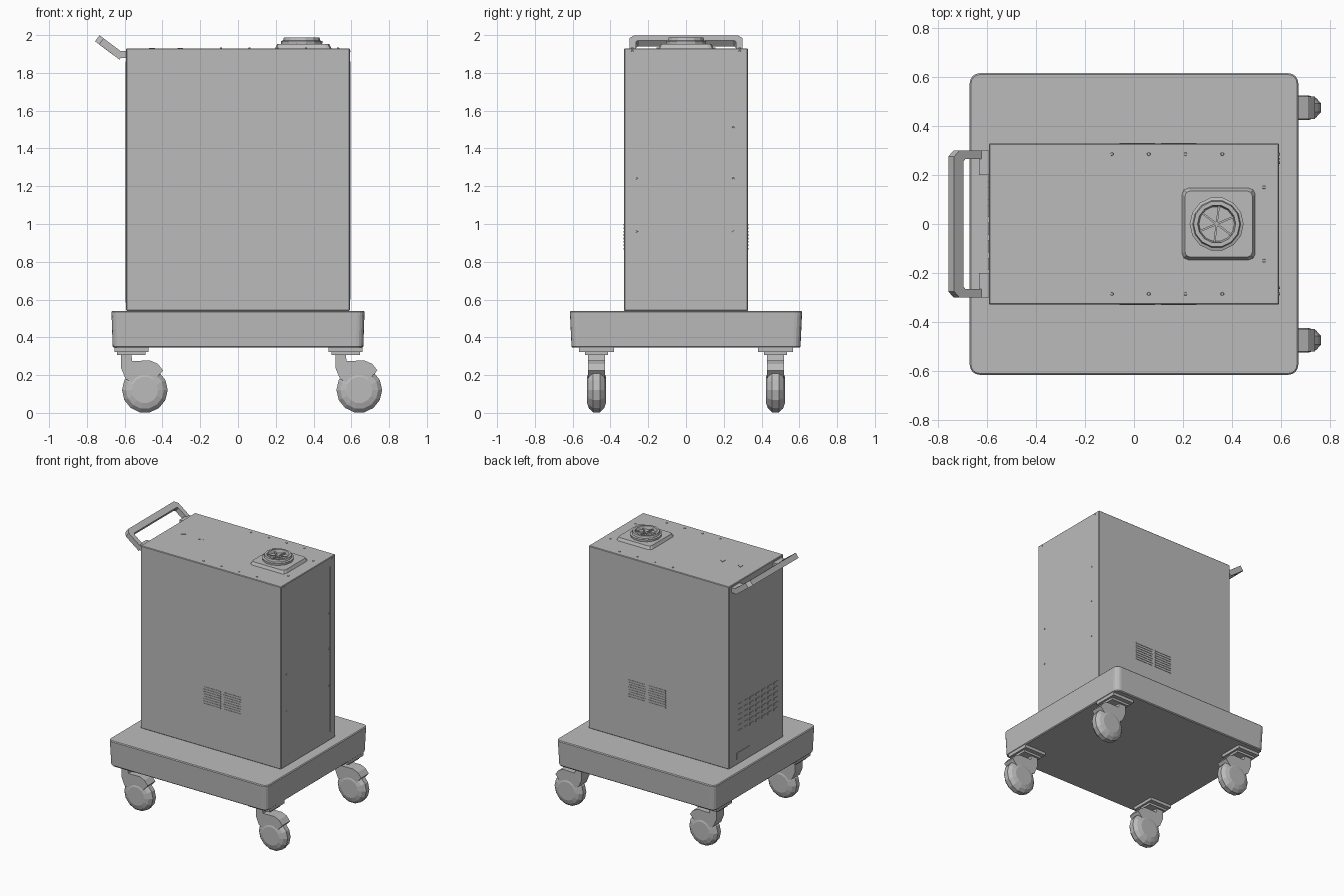
import bpy, bmesh, math
from mathutils import Vector, Matrix

cube = bpy.data.objects.get("Cube")
if cube:
    bpy.data.objects.remove(cube, do_unlink=True)

grey = bpy.data.materials.new("painted_grey")
grey.use_nodes = True
grey.diffuse_color = (0.5, 0.5, 0.5, 1)
grey.node_tree.nodes["Principled BSDF"].inputs["Base Color"].default_value = (0.5, 0.5, 0.5, 1)


def finish(bm, name):
    bmesh.ops.recalc_face_normals(bm, faces=bm.faces)
    mesh = bpy.data.meshes.new(name)
    bm.to_mesh(mesh)
    bm.free()
    mesh.materials.append(grey)
    obj = bpy.data.objects.new(name, mesh)
    bpy.context.collection.objects.link(obj)
    return obj


def add_box(bm, lo, hi):
    lo, hi = Vector(lo), Vector(hi)
    mat = Matrix.Translation((lo + hi) / 2) @ Matrix.Diagonal((*(hi - lo), 1))
    return bmesh.ops.create_cube(bm, size=1, matrix=mat)["verts"]


def boxes(name, pairs):
    bm = bmesh.new()
    for lo, hi in pairs:
        add_box(bm, lo, hi)
    return finish(bm, name)


def add_prism(bm, points, offset):
    """Extrude a closed outline along an offset."""
    face = bm.faces.new([bm.verts.new(p) for p in points])
    new = bmesh.ops.extrude_face_region(bm, geom=[face])["geom"]
    bmesh.ops.translate(bm, vec=offset, verts=[v for v in new if isinstance(v, bmesh.types.BMVert)])
    # the starting face stays as the other cap
    if not face.is_valid:
        return
    

def lathe(name, profile, sides, axis, centre):
    """Turn a (radius, height) profile about an axis; zero radius closes it."""
    bm = bmesh.new()
    rings = []
    for r, h in profile:
        if r == 0:
            rings.append([bm.verts.new((0, 0, h))] * sides)
        else:
            rings.append([bm.verts.new((r * math.cos(math.tau * i / sides),
                                        r * math.sin(math.tau * i / sides), h)) for i in range(sides)])
    for a, b in zip(rings, rings[1:]):
        for i in range(sides):
            j = (i + 1) % sides
            corners = list(dict.fromkeys([a[i], a[j], b[j], b[i]]))
            bm.faces.new(corners)
    turn = Matrix.Rotation(math.pi / 2, 4, 'X') if axis == 'Y' else Matrix.Identity(4)
    bmesh.ops.transform(bm, matrix=Matrix.Translation(centre) @ turn, verts=bm.verts)
    return finish(bm, name)


# Trolley base with rounded corners
bm = bmesh.new()
add_box(bm, (-0.67, -0.615, 0.345), (0.67, 0.615, 0.54))
upright = [e for e in bm.edges if abs(e.verts[0].co.z - e.verts[1].co.z) > 0.1]
bmesh.ops.bevel(bm, geom=upright, offset=0.04, segments=4, profile=0.5, affect='EDGES')
for v in bm.verts:
    if v.co.z < 0.4:
        v.co.x *= 0.99
        v.co.y *= 0.985
base = finish(bm, "trolley_base")
edge = base.modifiers.new("edge", 'BEVEL')
edge.width, edge.segments, edge.limit_method, edge.angle_limit = 0.006, 1, 'ANGLE', math.radians(60)

# Cabinet
cabinet = boxes("cabinet", [((-0.592, -0.328, 0.54), (0.592, 0.328, 1.93))])
edge = cabinet.modifiers.new("edge", 'BEVEL')
edge.width, edge.segments = 0.004, 1

# Slatted vents on the broad faces
slats = []
for side in (-1, 1):
    for x0 in (-0.06, 0.11):
        for row in range(8):
            z = 0.865 + row * 0.018
            y0, y1 = sorted((side * 0.326, side * 0.331))
            slats.append(((x0, y0, z), (x0 + 0.145, y1, z + 0.009)))
boxes("side_vents", slats)

# Service end: cable slot, vent bank and round port below the handle
bank = []
for row in range(6):
    for col in range(7):
        y, z = -0.26 + col * 0.072, 0.78 + row * 0.04
        bank.append(((-0.595, y, z), (-0.59, y + 0.05, z + 0.018)))
boxes("end_vents", bank)
boxes("cable_slot", [((-0.596, 0.08, 0.585), (-0.59, 0.24, 0.63))])
boxes("end_seams", [((s * 0.593 - 0.002, 0.262, 0.6), (s * 0.593 + 0.002, 0.27, 1.86)) for s in (-1, 1)])

# Screws on the lid and the plain end
screws = [(x, y, 1.931) for x in (-0.09, 0.06, 0.21, 0.36) for y in (-0.285, 0.285)]
screws += [(0.53, y, 1.931) for y in (-0.15, 0.15)]
bm = bmesh.new()
for p in screws:
    bmesh.ops.create_cone(bm, cap_ends=True, segments=6, radius1=0.008, radius2=0.006,
                          depth=0.006, matrix=Matrix.Translation(p))
for y, z in ((-0.26, 0.96), (-0.26, 1.24), (0.25, 0.96), (0.25, 1.24), (0.25, 1.51), (-0.285, 1.915), (0.285, 1.915)):
    bmesh.ops.create_cone(bm, cap_ends=True, segments=6, radius1=0.007, radius2=0.005, depth=0.006,
                          matrix=Matrix.Translation((0.592, y, z)) @ Matrix.Rotation(math.pi / 2, 4, 'Y'))
finish(bm, "screws")
for i, x in enumerate((-0.46, -0.31)):
    lathe(f"lid_marker_{i}", [(0, 0), (0.02, 0), (0.02, 0.003), (0, 0.003)], 3, 'Z', (x, 0, 1.93))

# Outlet on the lid: chamfered square flange and hollow stepped collar
bm = bmesh.new()
verts = add_box(bm, (0.195, -0.147, 1.928), (0.495, 0.147, 1.952))
corners = [e for e in bm.edges if abs(e.verts[0].co.z - e.verts[1].co.z) > 0.01]
bmesh.ops.bevel(bm, geom=corners, offset=0.025, segments=2, profile=0.5, affect='EDGES')
for v in bm.verts:
    if v.co.z > 1.94:
        v.co.x = 0.345 + (v.co.x - 0.345) * 0.92
        v.co.y *= 0.92
finish(bm, "outlet_flange")
lathe("outlet_collar", [(0, 1.945), (0.108, 1.945), (0.11, 1.968), (0.098, 1.972), (0.094, 1.988),
                        (0.078, 1.988), (0.072, 1.965), (0, 1.965)], 14, 'Z', (0.337, 0, 0))
bm = bmesh.new()
for i in range(3):
    mat = Matrix.Translation((0.337, 0, 1.97)) @ Matrix.Rotation(math.pi * i / 3 + 0.4, 4, 'Z')
    bmesh.ops.create_cube(bm, size=1, matrix=mat @ Matrix.Diagonal((0.15, 0.008, 0.012, 1)))
finish(bm, "outlet_spokes")

# Push handle: tilted U-shaped frame with chamfered corners
along = Vector((-0.80, 0, 0.60))
normal = Vector((0.60, 0, 0.80))
foot = Vector((-0.614, 0, 1.888)) - normal * 0.0225
outer = [(0, 0.3), (0.135, 0.3), (0.162, 0.275)]
inner = [(0.115, 0.255), (0.105, 0.265), (0, 0.265)]
outline = outer + [(s, -y) for s, y in reversed(outer)]
outline += [(s, -y) for s, y in reversed(inner)] + inner
bm = bmesh.new()
add_prism(bm, [foot + along * s + Vector((0, y, 0)) for s, y in outline], normal * 0.04)
finish(bm, "push_handle")
boxes("handle_brackets", [((-0.632, min(s * 0.2, s * 0.3), 1.878), (-0.59, max(s * 0.2, s * 0.3), 1.915))
                          for s in (-1, 1)])

# Four casters, all trailing the same way
hood = [(-0.055, 0.31), (0.0, 0.31), (0.005, 0.275), (0.1, 0.277), (0.14, 0.26),
        (0.168, 0.225), (0.12, 0.17), (0.02, 0.15), (-0.03, 0.18), (-0.055, 0.24)]
for cx, end in ((-0.565, "tail"), (0.57, "lead")):
    for cy, side in ((-0.474, "front"), (0.474, "back")):
        tag = f"{end}_{side}"
        boxes(f"caster_plate_{tag}", [((cx - 0.09, cy - 0.092, 0.323), (cx + 0.09, cy + 0.092, 0.348)),
                                      ((cx - 0.075, cy - 0.06, 0.307), (cx + 0.075, cy + 0.06, 0.324))])
        bm = bmesh.new()
        add_prism(bm, [(cx + x, cy - 0.046, z) for x, z in hood], Vector((0, 0.092, 0)))
        finish(bm, f"caster_hood_{tag}")
        lathe(f"caster_wheel_{tag}", [(0, -0.05), (0.07, -0.05), (0.1, -0.04), (0.121, -0.018), (0.121, 0.018),
                                      (0.1, 0.04), (0.07, 0.05), (0, 0.05)], 14, 'Y', (cx + 0.072, cy, 0.121))
